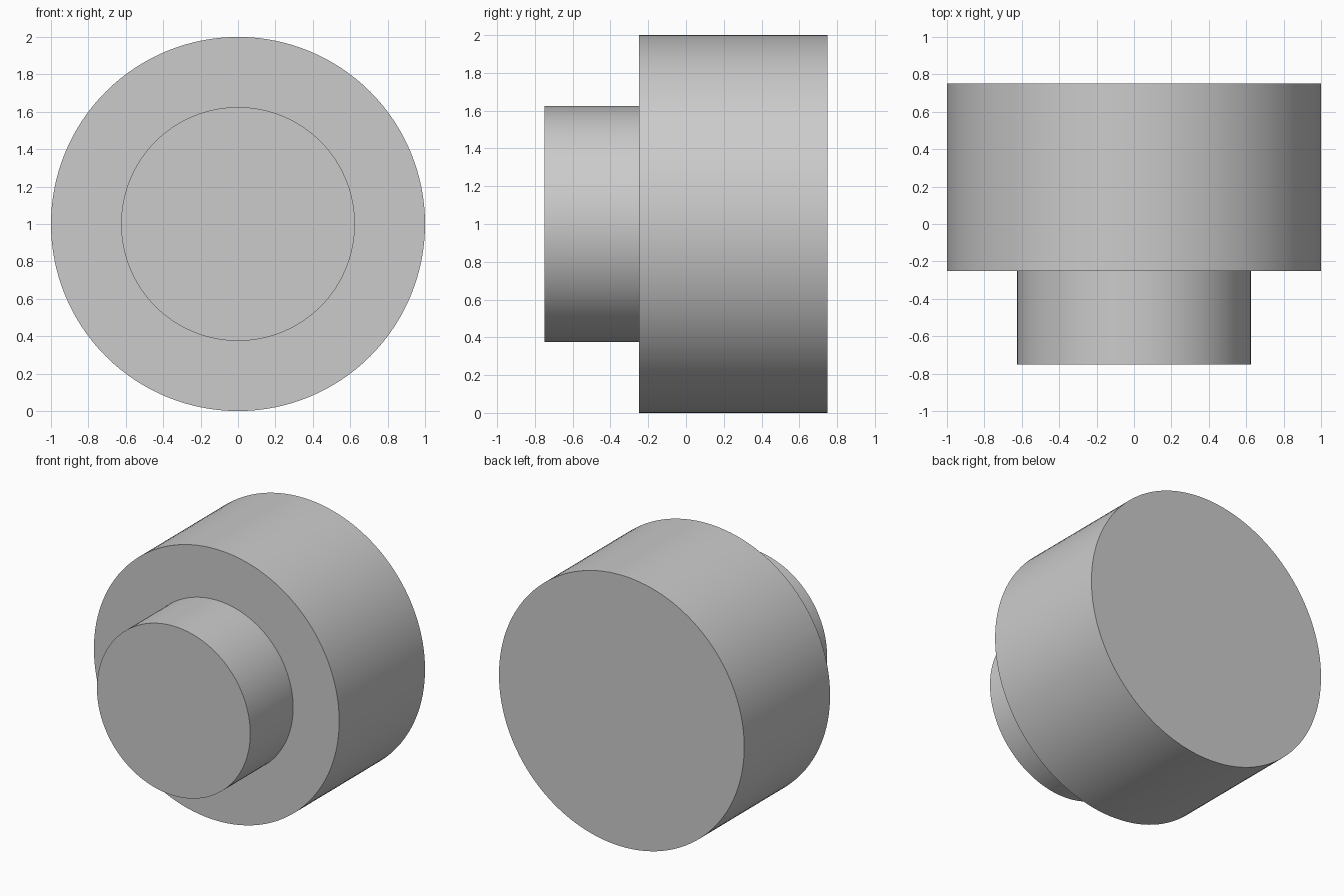
import bpy
import bmesh
from math import cos, sin, tau, radians

cube = bpy.data.objects.get("Cube")
if cube:
    bpy.data.objects.remove(cube, do_unlink=True)

SIDES = 128
CENTRE_Z = 1.0

# Plain grey finish
grey = bpy.data.materials.new("light grey")
grey.use_nodes = True
colour = (0.6, 0.6, 0.6, 1)
grey.diffuse_color = colour
grey.node_tree.nodes["Principled BSDF"].inputs["Base Color"].default_value = colour


def add_ring(bm, radius, y):
    """Circle of vertices around the y axis."""
    angles = [tau * i / SIDES for i in range(SIDES)]
    return [bm.verts.new((radius * cos(a), y, CENTRE_Z + radius * sin(a))) for a in angles]


def turned_part(name, profile):
    """Closed solid turned from (radius, y) points, front to back."""
    bm = bmesh.new()
    rings = [add_ring(bm, r, y) for r, y in profile]
    bm.faces.new(rings[0])
    bm.faces.new(rings[-1])
    for a, b in zip(rings, rings[1:]):
        for i in range(SIDES):
            j = (i + 1) % SIDES
            bm.faces.new((a[i], a[j], b[j], b[i]))
    bmesh.ops.recalc_face_normals(bm, faces=bm.faces)
    mesh = bpy.data.meshes.new(name)
    bm.to_mesh(mesh)
    bm.free()
    mesh.materials.append(grey)
    obj = bpy.data.objects.new(name, mesh)
    bpy.context.collection.objects.link(obj)
    bpy.ops.object.select_all(action="DESELECT")
    obj.select_set(True)
    bpy.context.view_layer.objects.active = obj
    bpy.ops.object.shade_smooth_by_angle(angle=radians(30))
    return obj


# Narrow front boss stepping out to the wide rear drum
turned_part("stepped_cylinder", [(0.625, -0.75), (0.625, -0.25), (1.0, -0.25), (1.0, 0.75)])
